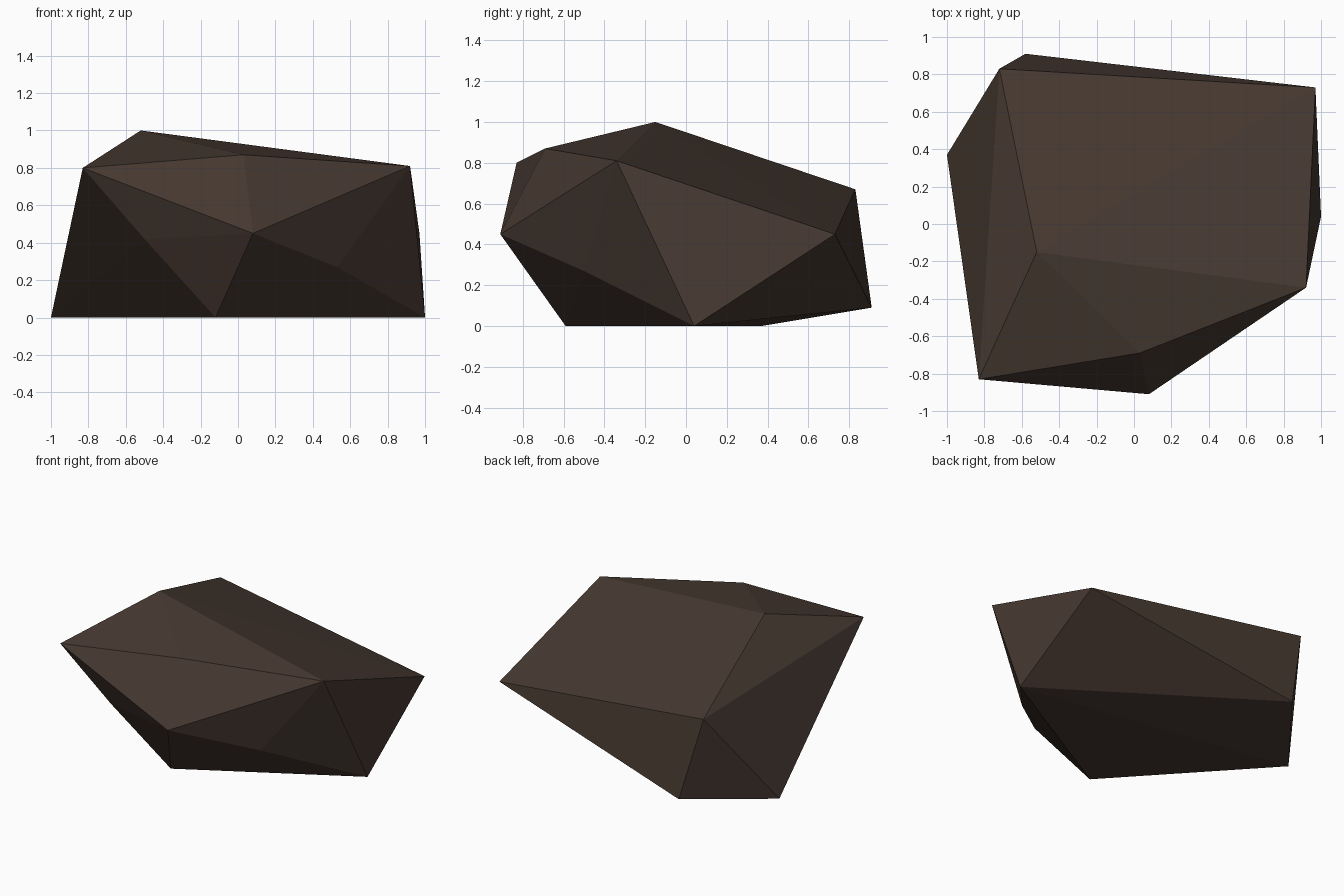
import bpy, bmesh

if "Cube" in bpy.data.objects:
    bpy.data.objects.remove(bpy.data.objects["Cube"])

# Corner points of the faceted boulder; the hull gives its flat faces
corners = [
    # crown
    (-0.52, -0.15, 1.0), (0.03, -0.69, 0.87), (-0.83, -0.83, 0.80),
    (0.92, -0.34, 0.81), (-0.72, 0.83, 0.67),
    # girth
    (0.08, -0.91, 0.45), (0.97, 0.73, 0.45),
    (-0.50, -0.73, 0.42), (0.53, -0.50, 0.27),
    # foot
    (-0.58, 0.91, 0.09), (-1.0, 0.37, 0), (1.0, 0.04, 0), (-0.12, -0.59, 0),
]

bm = bmesh.new()
for p in corners:
    bm.verts.new(p)
hull = bmesh.ops.convex_hull(bm, input=bm.verts[:])
loose = [v for v in bm.verts if not v.link_faces]
bmesh.ops.delete(bm, geom=loose, context='VERTS')
bmesh.ops.recalc_face_normals(bm, faces=bm.faces[:])

mesh = bpy.data.meshes.new("boulder")
bm.to_mesh(mesh)
bm.free()

# Dark brown stone
stone = bpy.data.materials.new("dark brown stone")
stone.diffuse_color = (0.062, 0.041, 0.031, 1)
stone.use_nodes = True
stone.node_tree.nodes["Principled BSDF"].inputs["Base Color"].default_value = stone.diffuse_color
mesh.materials.append(stone)

boulder = bpy.data.objects.new("boulder", mesh)
bpy.context.collection.objects.link(boulder)
